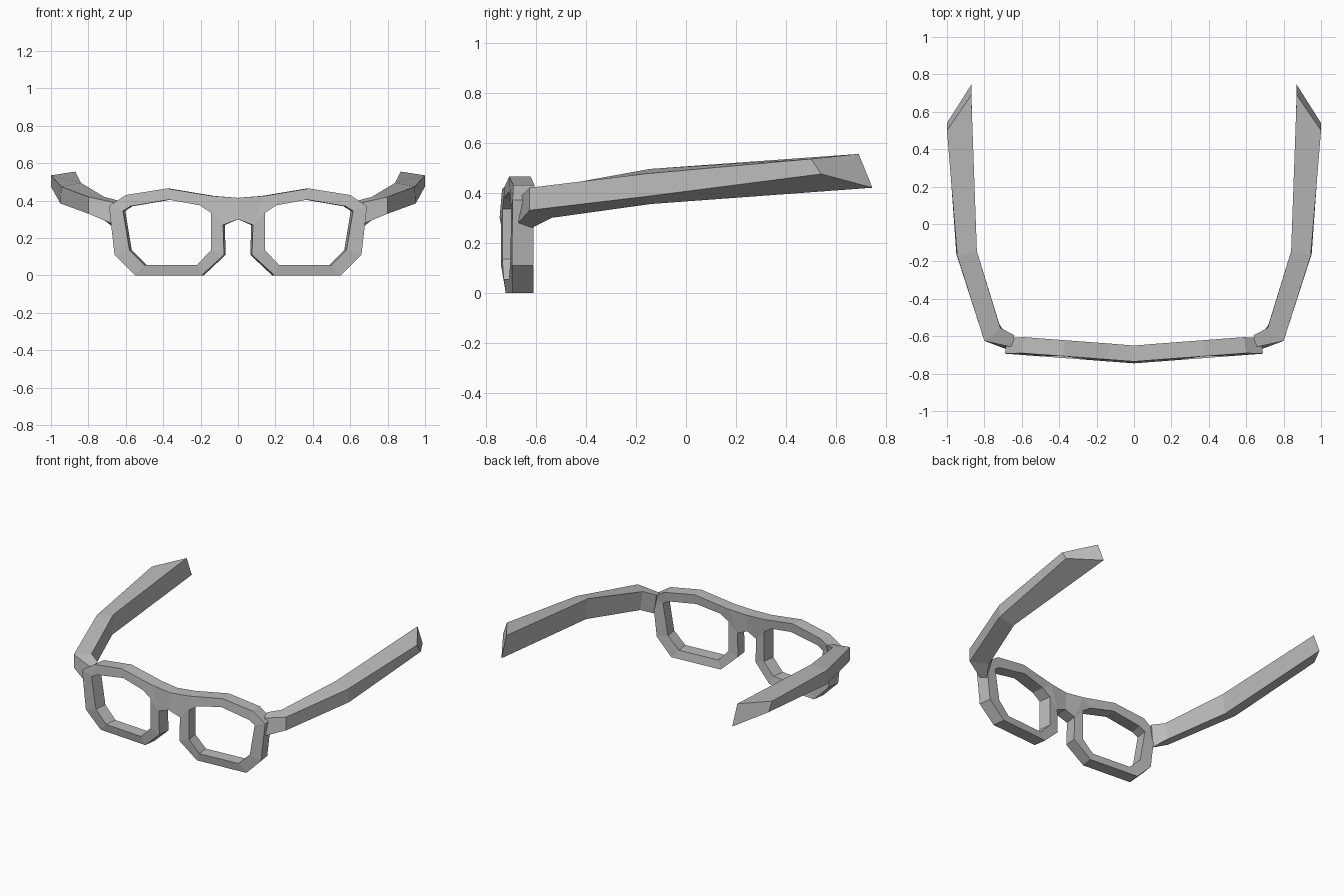
import bpy, bmesh

cube = bpy.data.objects.get("Cube")
if cube:
    bpy.data.objects.remove(cube, do_unlink=True)

grey = bpy.data.materials.new("plain grey")
grey.use_nodes = True
colour = (0.5, 0.5, 0.5, 1)
grey.diffuse_color = colour
grey.node_tree.nodes["Principled BSDF"].inputs["Base Color"].default_value = colour


def finish(name, bm, merge_centre=False):
    """Turn a half model into an object mirrored across x."""
    bmesh.ops.recalc_face_normals(bm, faces=bm.faces)
    mesh = bpy.data.meshes.new(name)
    bm.to_mesh(mesh)
    bm.free()
    mesh.materials.append(grey)
    obj = bpy.data.objects.new(name, mesh)
    bpy.context.collection.objects.link(obj)
    mirror = obj.modifiers.new("mirror", "MIRROR")
    mirror.use_mirror_merge = merge_centre
    mirror.merge_threshold = 0.001
    return obj


# Front frame: matching outer and inner outlines of one rim, in x and z
outer = [(0.14, 0.425), (0.38, 0.465), (0.60, 0.43), (0.69, 0.37), (0.66, 0.11),
         (0.55, 0), (0.195, 0), (0.075, 0.11), (0.08, 0.27)]
inner = [(0.205, 0.375), (0.37, 0.405), (0.575, 0.37), (0.615, 0.345), (0.58, 0.135),
         (0.50, 0.055), (0.22, 0.055), (0.145, 0.135), (0.145, 0.335)]
centre = [(0, 0.415), (0, 0.30)]


def frame_vert(bm, point, back):
    # The front sweeps back to the sides; depth follows the swept surface
    x, z = point
    y = -0.745 + 0.075 * x + (0.01 if z > 0.4 or z < 0.05 else 0)
    if back:
        y += 0.085
        x -= min(0.012, x * 0.12)
    return bm.verts.new((x, y, z))


bm = bmesh.new()
layers = []
for back in (False, True):
    o, i, c = ([frame_vert(bm, p, back) for p in pts] for pts in (outer, inner, centre))
    for k in range(len(o)):
        n = (k + 1) % len(o)
        bm.faces.new((o[k], o[n], i[n], i[k]))
    bm.faces.new((c[0], o[0], o[-1], c[1]))
    layers.append(([c[0]] + o + [c[1]], i + i[:1]))
# Walls between front and back, left open on the mirror plane
for front, rear in zip(*layers):
    for k in range(len(front) - 1):
        bm.faces.new((front[k], front[k + 1], rear[k + 1], rear[k]))
finish("front_frame", bm, True)


def loft(name, sections):
    bm = bmesh.new()
    rings = [[bm.verts.new(p) for p in s] for s in sections]
    for a, b in zip(rings, rings[1:]):
        for k in range(4):
            n = (k + 1) % 4
            bm.faces.new((a[k], a[n], b[n], b[k]))
    bm.faces.new(rings[0])
    bm.faces.new(rings[-1])
    return finish(name, bm)


# Sections run: outer top, outer bottom, inner bottom, inner top
hinge = [(0.645, -0.66, 0.385), (0.68, -0.67, 0.28), (0.67, -0.615, 0.26), (0.64, -0.595, 0.40)]
corner = [(0.80, -0.625, 0.42), (0.80, -0.625, 0.33), (0.72, -0.535, 0.30), (0.715, -0.555, 0.42)]
bend = [(0.945, -0.17, 0.475), (0.95, -0.16, 0.385), (0.85, -0.14, 0.355), (0.84, -0.145, 0.495)]
tip = [(1.0, 0.50, 0.535), (1.0, 0.54, 0.475), (0.87, 0.745, 0.42), (0.87, 0.69, 0.555)]

loft("hinge_blocks", [hinge, corner])
loft("temple_arms", [corner, bend, tip])
